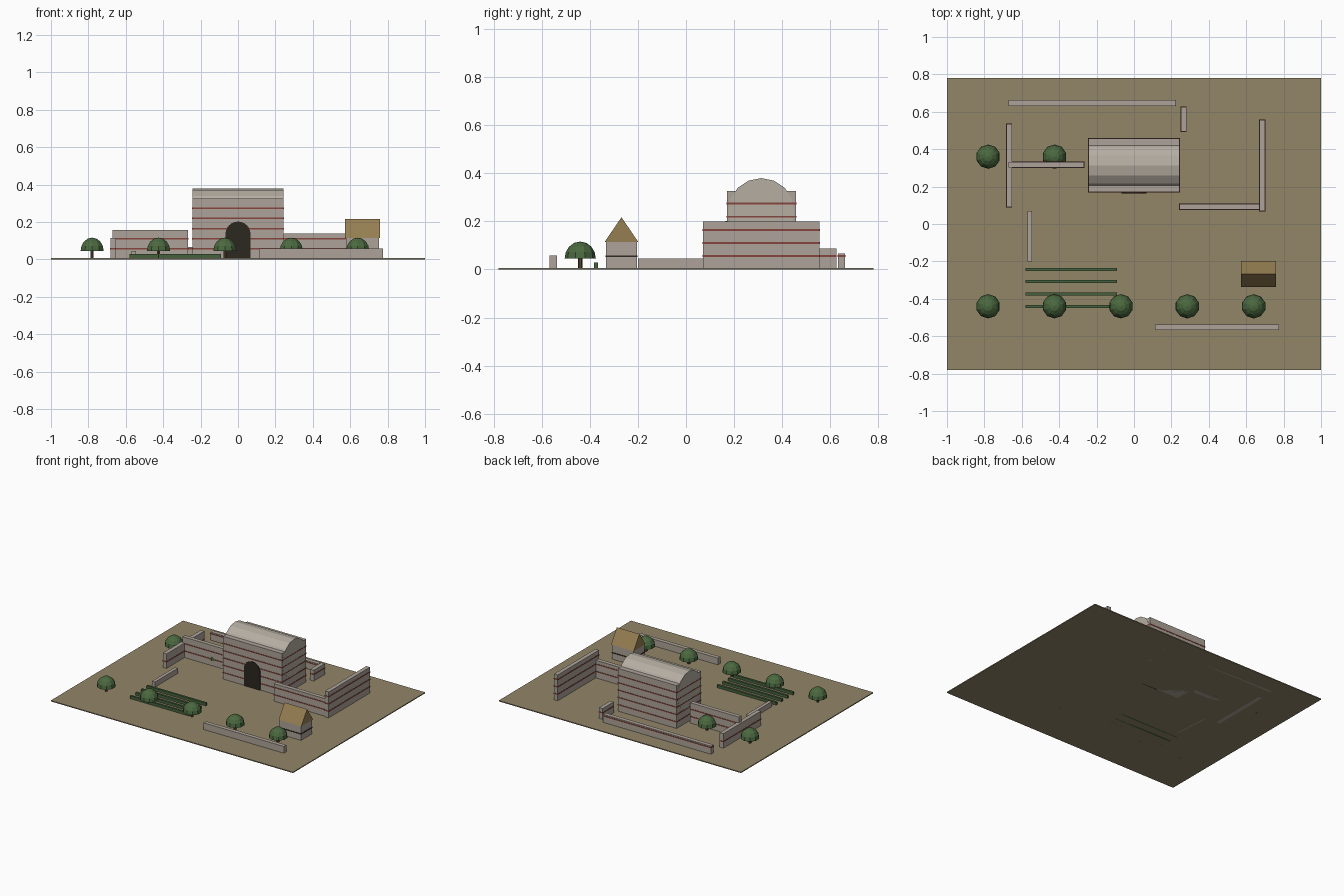
import bpy, bmesh, math
from mathutils import Matrix, Vector

if "Cube" in bpy.data.objects:
    bpy.data.objects.remove(bpy.data.objects["Cube"])


def mat(name, r, g, b):
    m = bpy.data.materials.new(name)
    m.diffuse_color = (r, g, b, 1)
    m.use_nodes = True
    m.node_tree.nodes["Principled BSDF"].inputs["Base Color"].default_value = m.diffuse_color
    return m


EARTH = mat("earth", 0.29, 0.24, 0.14)
STONE = mat("stone", 0.42, 0.37, 0.32)
VAULT = mat("vault_plaster", 0.46, 0.42, 0.36)
BRICK = mat("brick", 0.24, 0.06, 0.045)
DARK = mat("dark_opening", 0.025, 0.02, 0.014)
THATCH = mat("thatch", 0.30, 0.21, 0.085)
LEAF = mat("leaf", 0.07, 0.14, 0.05)
HEDGE = mat("hedge", 0.06, 0.12, 0.045)
BARK = mat("bark", 0.09, 0.055, 0.03)


def finish(bm, name, material):
    bmesh.ops.recalc_face_normals(bm, faces=bm.faces[:])
    me = bpy.data.meshes.new(name)
    bm.to_mesh(me)
    bm.free()
    me.materials.append(material)
    ob = bpy.data.objects.new(name, me)
    bpy.context.collection.objects.link(ob)
    return ob


def add_box(bm, x0, x1, y0, y1, z0, z1):
    m = Matrix.Translation(((x0 + x1) / 2, (y0 + y1) / 2, (z0 + z1) / 2))
    bmesh.ops.create_cube(bm, size=1, matrix=m @ Matrix.Diagonal((x1 - x0, y1 - y0, z1 - z0, 1)))


def box(name, material, *dims):
    bm = bmesh.new()
    add_box(bm, *dims)
    return finish(bm, name, material)


def prism(name, material, profile, sweep):
    """Extrude a closed planar profile along a vector."""
    bm = bmesh.new()
    face = bm.faces.new([bm.verts.new(p) for p in profile])
    res = bmesh.ops.extrude_face_region(bm, geom=[face], use_keep_orig=True)
    verts = [v for v in res["geom"] if isinstance(v, bmesh.types.BMVert)]
    bmesh.ops.translate(bm, verts=verts, vec=Vector(sweep))
    return finish(bm, name, material)


def banded_wall(name, x0, x1, y0, y1, h):
    """Stone block with thin brick courses every 0.0545 units."""
    box(name, STONE, x0, x1, y0, y1, 0, h)
    levels = [0.0545 * k + 0.001 for k in range(1, 7) if 0.0545 * k + 0.008 < h]
    if levels:
        bm = bmesh.new()
        e = 0.002
        for z in levels:
            add_box(bm, x0 - e, x1 + e, y0 - e, y1 + e, z - 0.004, z + 0.004)
        finish(bm, name + "_brick_courses", BRICK)


# Ground slab
box("ground_slab", EARTH, -1, 1, -0.78, 0.78, 0, 0.007)

# Main hall and ruined walls
banded_wall("hall", -0.243, 0.243, 0.17, 0.457, 0.326)
WALLS = {
    "back_wall": (-0.67, 0.222, 0.632, 0.662, 0.067),
    "back_stub_wall": (0.25, 0.28, 0.495, 0.625, 0.088),
    "right_wall": (0.67, 0.70, 0.07, 0.556, 0.20),
    "front_right_wall": (0.242, 0.67, 0.077, 0.107, 0.138),
    "left_wall": (-0.683, -0.653, 0.09, 0.535, 0.115),
    "left_cross_wall": (-0.67, -0.267, 0.302, 0.332, 0.158),
    "garden_wall": (-0.57, -0.545, -0.20, 0.07, 0.045),
    "front_low_wall": (0.113, 0.775, -0.567, -0.537, 0.057),
}
for name, dims in WALLS.items():
    banded_wall(name, *dims)

# Barrel vault rising out of the hall
R, CY, CZ = 0.1375, 0.313, 0.2425
ring = [(-0.244, CY + R * math.cos(i * math.pi / 8), CZ + R * math.sin(i * math.pi / 8))
        for i in range(16)]
prism("barrel_vault", VAULT, ring, (0.488, 0, 0))

# Arched doorway
r, spring = 0.067, 0.135
arch = [(-r, 0.164, 0), (r, 0.164, 0)]
arch += [(r * math.cos(i * math.pi / 12), 0.164, spring + r * math.sin(i * math.pi / 12))
         for i in range(13)]
prism("arched_door", DARK, arch, (0, 0.012, 0))

# Small hut with gabled roof
box("hut_body", STONE, 0.577, 0.754, -0.333, -0.203, 0, 0.117)
box("hut_course", DARK, 0.575, 0.756, -0.335, -0.201, 0.051, 0.059)
prism("hut_roof", THATCH,
      [(0.572, -0.338, 0.115), (0.572, -0.199, 0.115), (0.572, -0.2685, 0.217)], (0.187, 0, 0))

# Rows of hedge
for i in range(4):
    y = -0.243 - 0.0657 * i
    box(f"hedge_row_{i + 1}", HEDGE, -0.58, -0.09, y - 0.008, y + 0.008, 0, 0.028)

# Trees: thin trunk and faceted half-dome crown
SPOTS = [(-0.78 + 0.355 * i, -0.44) for i in range(5)] + [(-0.78, 0.36), (-0.425, 0.36)]
for n, (x, y) in enumerate(SPOTS, 1):
    bm = bmesh.new()
    bmesh.ops.create_cone(bm, cap_ends=True, segments=6, radius1=0.01, radius2=0.01, depth=0.06,
                          matrix=Matrix.Translation((x, y, 0.03)))
    finish(bm, f"tree_trunk_{n}", BARK)
    bm = bmesh.new()
    bmesh.ops.create_uvsphere(bm, u_segments=10, v_segments=8, radius=1)
    res = bmesh.ops.bisect_plane(bm, geom=bm.verts[:] + bm.edges[:] + bm.faces[:], dist=1e-4,
                                 plane_co=(0, 0, 0), plane_no=(0, 0, -1), clear_outer=True)
    rim = [e for e in bm.edges if e.is_boundary]
    bmesh.ops.holes_fill(bm, edges=rim, sides=0)
    bmesh.ops.transform(bm, verts=bm.verts[:], matrix=Matrix.Translation((x, y, 0.045))
                        @ Matrix.Diagonal((0.065, 0.065, 0.071, 1)))
    finish(bm, f"tree_crown_{n}", LEAF)
